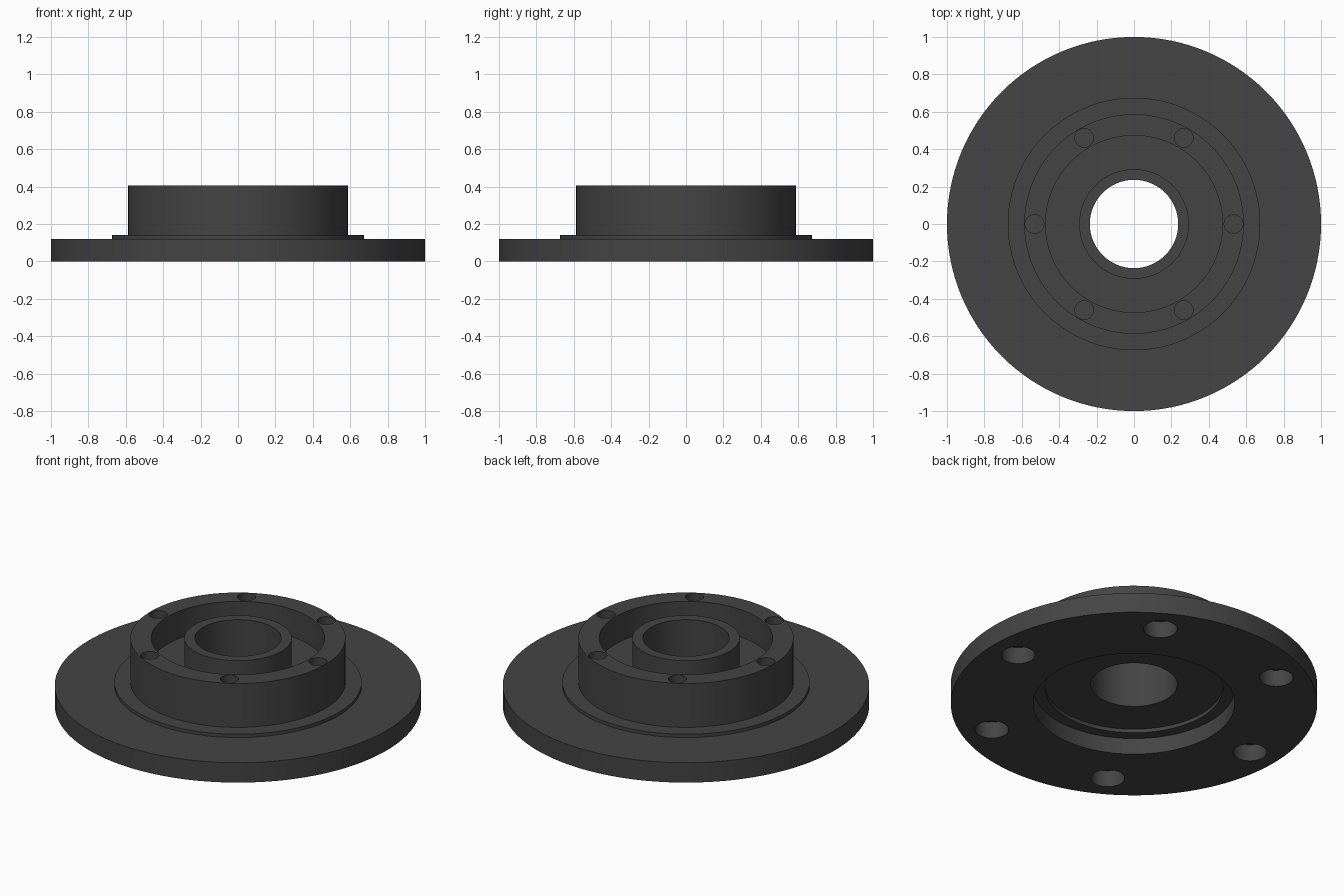
import bpy, bmesh, math
from mathutils import Vector

if "Cube" in bpy.data.objects:
    bpy.data.objects.remove(bpy.data.objects["Cube"])

SEG = 128

# Dark grey metal
grey = bpy.data.materials.new("dark_grey")
grey.diffuse_color = (0.058, 0.058, 0.058, 1)
grey.use_nodes = True
grey.node_tree.nodes["Principled BSDF"].inputs["Base Color"].default_value = grey.diffuse_color


def lathe(name, profile):
    """Revolve a closed (radius, z) profile around the z axis."""
    bm = bmesh.new()
    verts = [bm.verts.new((r, 0, z)) for r, z in profile]
    edges = [bm.edges.new((verts[i], verts[(i + 1) % len(verts)]))
             for i in range(len(verts))]
    bmesh.ops.spin(bm, geom=verts + edges, cent=(0, 0, 0), axis=(0, 0, 1),
                   angle=math.tau, steps=SEG, use_merge=False)
    bmesh.ops.remove_doubles(bm, verts=bm.verts[:], dist=1e-4)
    bmesh.ops.recalc_face_normals(bm, faces=bm.faces[:])
    mesh = bpy.data.meshes.new(name)
    bm.to_mesh(mesh)
    bm.free()
    mesh.materials.append(grey)
    ob = bpy.data.objects.new(name, mesh)
    bpy.context.collection.objects.link(ob)
    return ob


def drill_ring(target, name, ring_radius, radius, z0, z1):
    """Cut six evenly spaced blind holes between heights z0 and z1."""
    bm = bmesh.new()
    for i in range(6):
        a = math.tau * i / 6
        made = bmesh.ops.create_cone(bm, cap_ends=True, segments=40,
                                     radius1=radius, radius2=radius, depth=z1 - z0)
        bmesh.ops.translate(bm, verts=made["verts"], vec=Vector(
            (ring_radius * math.cos(a), ring_radius * math.sin(a), (z0 + z1) / 2)))
    mesh = bpy.data.meshes.new(name)
    bm.to_mesh(mesh)
    bm.free()
    mesh.materials.append(grey)
    cutter = bpy.data.objects.new(name, mesh)
    bpy.context.collection.objects.link(cutter)
    cutter.hide_render = True
    mod = target.modifiers.new(name, "BOOLEAN")
    mod.operation = "DIFFERENCE"
    mod.solver = "EXACT"
    mod.object = cutter
    bpy.context.view_layer.objects.active = target
    bpy.ops.object.modifier_apply(modifier=mod.name)
    bpy.data.objects.remove(cutter)


# Flange, raised step, hub rim, annular groove, bored boss and stepped underside
body = lathe("flanged_hub", [
    (0.55, 0), (1.0, 0), (1.0, 0.12),          # flange
    (0.675, 0.12), (0.675, 0.14),              # raised step
    (0.587, 0.14), (0.587, 0.405),             # hub wall
    (0.473, 0.405), (0.473, 0.24),             # groove
    (0.293, 0.24), (0.293, 0.405),             # boss
    (0.236, 0.405), (0.236, 0.12),             # bore
    (0.486, 0.12), (0.486, 0.098), (0.55, 0.098),  # stepped recess
])

# Small holes in the hub rim, large holes in the flange underside
drill_ring(body, "rim_holes", 0.532, 0.05, 0.305, 0.5)
drill_ring(body, "flange_holes", 0.826, 0.092, -0.1, 0.1)

bpy.ops.object.select_all(action="DESELECT")
body.select_set(True)
bpy.context.view_layer.objects.active = body
bpy.ops.object.shade_smooth_by_angle(angle=math.radians(30))
